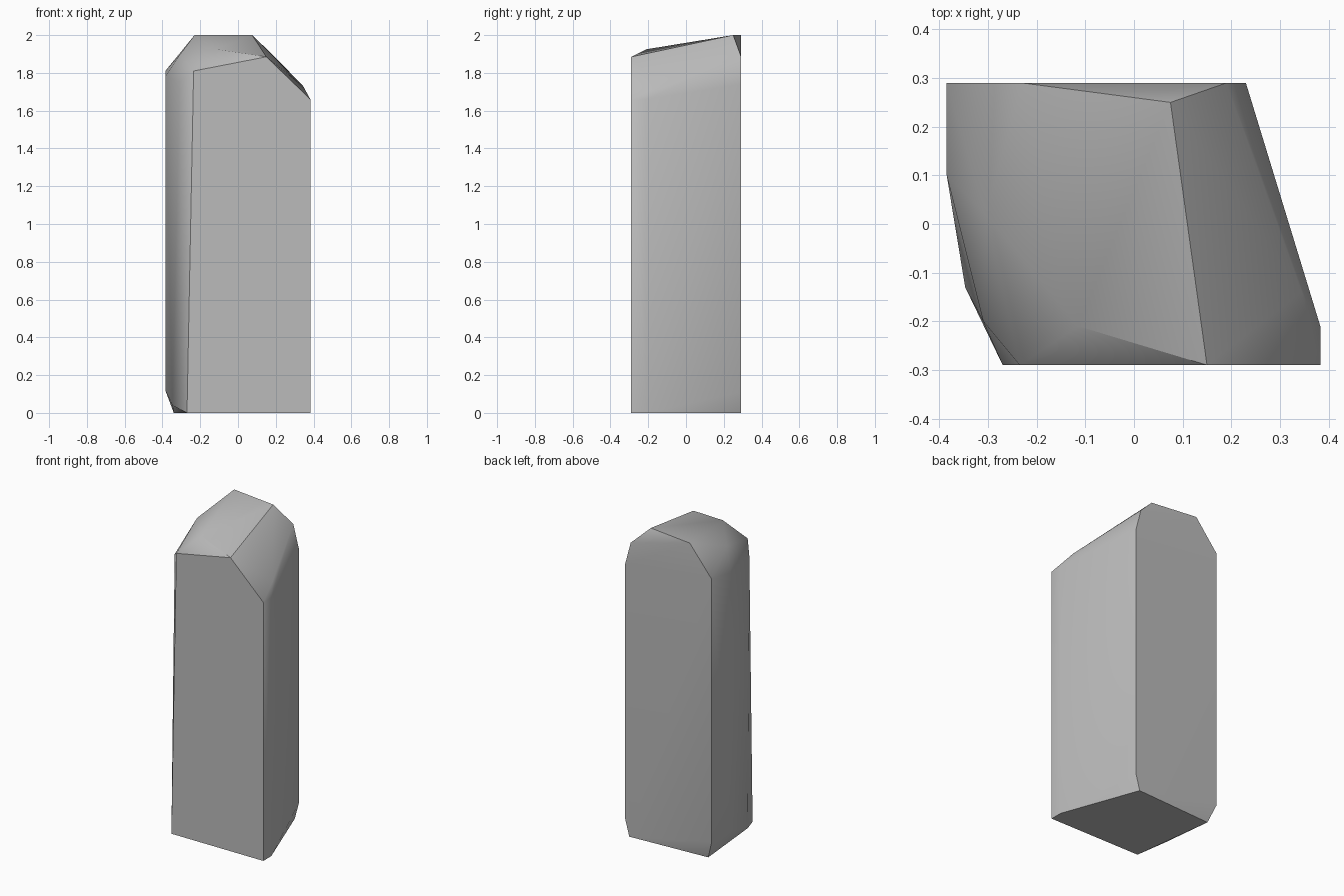
import bpy
import bmesh
import math

# Remove the default cube
default_cube = bpy.data.objects.get("Cube")
if default_cube:
    bpy.data.objects.remove(default_cube, do_unlink=True)

# Grey stone material
stone = bpy.data.materials.new("grey_stone")
stone.use_nodes = True
stone_colour = (0.5, 0.5, 0.5, 1.0)
stone.diffuse_color = stone_colour
stone.node_tree.nodes["Principled BSDF"].inputs["Base Color"].default_value = stone_colour


def hull_object(name, groups, material):
    """Make a chiselled convex block from groups of corner points."""
    bm = bmesh.new()
    for corners in groups:
        for corner in corners:
            bm.verts.new(corner)
    result = bmesh.ops.convex_hull(bm, input=bm.verts[:])
    spare = {item for item in result["geom_interior"] + result["geom_unused"]
             if isinstance(item, bmesh.types.BMVert)}
    bmesh.ops.delete(bm, geom=list(spare), context="VERTS")
    # Merge the nearly flat triangles into broad facets
    bmesh.ops.dissolve_limit(bm, angle_limit=math.radians(1),
                             verts=bm.verts[:], edges=bm.edges[:])
    bmesh.ops.recalc_face_normals(bm, faces=bm.faces[:])
    mesh = bpy.data.meshes.new(name)
    bm.to_mesh(mesh)
    bm.free()
    mesh.materials.append(material)
    block = bpy.data.objects.new(name, mesh)
    bpy.context.collection.objects.link(block)
    return block


def upright(x, y, low, high):
    """Bottom and top corner of one vertical edge."""
    return [(x, y, low), (x, y, high)]


# Foot of the pillar
foot = [(-.27, -.29, 0), (.2, .29, 0), (-.34, .26, 0), (-.347, -.13, .04)]

# Vertical edges of the shaft
shaft = (upright(.383, -.29, 0, 1.66) + upright(.383, -.21, 0, 1.66)
         + upright(.23, .29, .11, 1.74) + upright(-.385, .29, .12, 1.81)
         + upright(-.385, .1, .12, 1.78))

# Shoulder where the shaft meets the crown
shoulder = [(-.235, -.29, 1.81), (-.31, -.2, 1.75),
            (.345, -.14, 1.73), (.19, .29, 1.89)]

# Slanted crown
crown = [(-.23, .29, 2), (.075, .25, 2), (.15, -.29, 1.885),
         (-.115, -.21, 1.925), (-.305, .02, 1.9)]

pillar = hull_object("stone_pillar", [foot, shaft, shoulder, crown], stone)

# Soft shading across shallow facets, crisp main edges
bpy.ops.object.select_all(action="DESELECT")
pillar.select_set(True)
bpy.context.view_layer.objects.active = pillar
bpy.ops.object.shade_smooth_by_angle(angle=math.radians(35))
